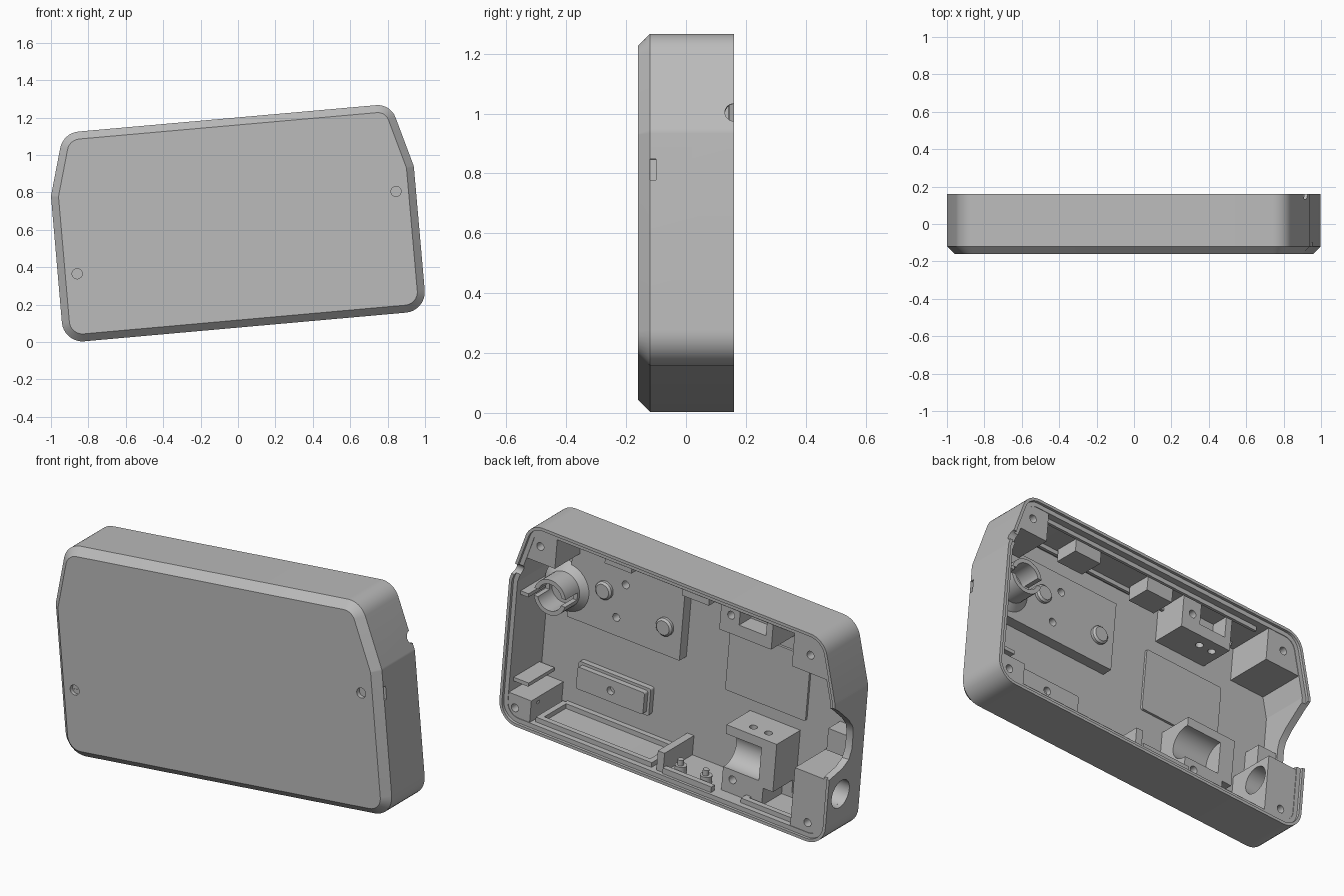
import bpy, bmesh, math
from mathutils import Vector, Matrix

cube = bpy.data.objects.get("Cube")
if cube:
    bpy.data.objects.remove(cube, do_unlink=True)

grey = bpy.data.materials.new("plain grey")
grey.use_nodes = True
grey.diffuse_color = (0.5, 0.5, 0.5, 1)
grey.node_tree.nodes["Principled BSDF"].inputs["Base Color"].default_value = (0.5, 0.5, 0.5, 1)

TILT = Matrix.Rotation(-0.0893, 4, 'Y')
FLOOR, LEDGE, BACK = -0.13, 0.145, 0.16
# Case outline corners as (x, z, fillet radius)
CORNERS = [(-0.932, -0.006, 0.11), (1.008, 0.167, 0.11), (0.94, 0.94, 0.05),
           (0.815, 1.273, 0.1), (-0.935, 1.118, 0.11), (-1.0, 0.78, 0.05)]


def finish(name, bm):
    bmesh.ops.recalc_face_normals(bm, faces=bm.faces)
    mesh = bpy.data.meshes.new(name)
    bm.to_mesh(mesh)
    bm.free()
    mesh.materials.append(grey)
    ob = bpy.data.objects.new(name, mesh)
    bpy.context.collection.objects.link(ob)
    return ob


def combine(ob, tool, operation='DIFFERENCE', keep=False):
    mod = ob.modifiers.new("shape", 'BOOLEAN')
    mod.operation, mod.solver, mod.object = operation, 'EXACT', tool
    bpy.context.view_layer.objects.active = ob
    bpy.ops.object.modifier_apply(modifier=mod.name)
    if not keep:
        bpy.data.objects.remove(tool, do_unlink=True)


def outline(inset, steps=8):
    pts = [Vector(c[:2]) for c in CORNERS]
    n, out = len(pts), []
    for i, p in enumerate(pts):
        a, b = (p - pts[i - 1]).normalized(), (pts[(i + 1) % n] - p).normalized()
        na, nb = Vector((-a.y, a.x)), Vector((-b.y, b.x))
        bis = (na + nb).normalized()
        r = max(CORNERS[i][2] - inset, 0.012)
        centre = p + bis * ((inset + r) / bis.dot(na))
        turn = a.angle_signed(b)
        for k in range(steps + 1):
            d = -na
            d = Matrix.Rotation(-turn * k / steps, 2) @ d
            out.append(centre + d * r)
    return out


def loft(name, layers):
    bm = bmesh.new()
    rings = [[bm.verts.new((p.x, y, p.y)) for p in outline(inset)] for inset, y in layers]
    n = len(rings[0])
    for r0, r1 in zip(rings, rings[1:]):
        for i in range(n):
            j = (i + 1) % n
            bm.faces.new((r0[i], r0[j], r1[j], r1[i]))
    bm.faces.new(rings[0])
    bm.faces.new(rings[-1])
    return finish(name, bm)


def box(name, xs, ys, zs, clip=False, bevel=0):
    size = [r[1] - r[0] for r in (xs, ys, zs)]
    mid = [(r[0] + r[1]) / 2 for r in (xs, ys, zs)]
    bm = bmesh.new()
    bmesh.ops.create_cube(bm, size=1, matrix=Matrix.Translation(mid) @ TILT @ Matrix.Diagonal((*size, 1)))
    if bevel:
        edges = [e for e in bm.edges if abs((e.verts[0].co - e.verts[1].co).normalized().y) > 0.9]
        bmesh.ops.bevel(bm, geom=edges, offset=bevel, segments=4, affect='EDGES', profile=0.5)
    ob = finish(name, bm)
    if clip:
        combine(ob, inner_volume, 'INTERSECT', keep=True)
    return ob


def rod(name, at, r, length, axis='Y', r2=None, sides=32):
    turn = {'X': Matrix.Rotation(math.pi / 2, 4, 'Y'),
            'Y': Matrix.Rotation(-math.pi / 2, 4, 'X'), 'Z': Matrix()}[axis]
    bm = bmesh.new()
    bmesh.ops.create_cone(bm, cap_ends=True, segments=sides, radius1=r, radius2=r if r2 is None else r2,
                          depth=length, matrix=Matrix.Translation(at) @ TILT @ turn)
    return finish(name, bm)


def drill(ob, x, z, top, r=0.021):
    combine(ob, rod("drill", (x, top, z), r, 0.12))


# Hollow case: bevelled front, stepped rim, open back
case = loft("case", [(0.04, -0.16), (0, -0.12), (0, BACK), (0.016, BACK),
                     (0.016, LEDGE), (0.04, LEDGE), (0.04, FLOOR)])
inner_volume = loft("inner_volume", [(0.025, -0.14), (0.025, LEDGE - 0.003)])
inner_volume.hide_render = True

# Rim dip on one end wall
bm = bmesh.new()
dip = [(0.2, 0.79), (0.12, 0.73), (0.03, 0.65), (-0.01, 0.6), (-0.02, 0.56),
       (-0.02, 0.47), (0.0, 0.42), (0.05, 0.39), (0.2, 0.36)]
face = bm.faces.new([bm.verts.new((-1.1, y, z)) for y, z in dip])
ext = bmesh.ops.extrude_face_region(bm, geom=[face])
bmesh.ops.translate(bm, vec=(0.2, 0, 0), verts=[v for v in ext["geom"] if isinstance(v, bmesh.types.BMVert)])
combine(case, finish("dip_cutter", bm))

# Openings in the case
combine(case, rod("port_cutter", (-0.95, 0.05, 0.25), 0.075, 0.24, 'X'))
combine(case, rod("notch_cutter", (0.93, BACK, 1.005), 0.03, 0.25, 'X'))
combine(case, box("slot_cutter", (0.935, 1.0), (-0.12, -0.1), (0.78, 0.85)))
for x, z in ((0.845, 0.805), (-0.86, 0.365)):
    combine(case, rod("front_hole_cutter", (x, -0.16, z), 0.027, 0.044))

# Corner screw blocks
corners = {"top_left": ((0.67, 0.95), (1.07, 1.3), (0.767, 1.155)),
           "top_right": ((-1.0, -0.74), (0.9, 1.15), (-0.84, 1.0)),
           "bottom_left": ((0.83, 1.05), (0.1, 0.32), (0.919, 0.247)),
           "bottom_right": ((-1.0, -0.73), (-0.02, 0.36), (-0.822, 0.095))}
for key, (xs, zs, hole) in corners.items():
    block = box(key + "_screw_block", xs, (-0.14, 0.2), zs, clip=True)
    if key == "bottom_right":
        combine(block, rod("port_cutter", (-0.85, 0.05, 0.259), 0.075, 0.5, 'X'))
    if key == "bottom_left":
        combine(block, box("slot_cutter", (0.7, 0.9), (0.07, 0.09), (0.27, 0.285)))
    drill(block, *hole, LEDGE)

# Raised mounting board with pins and screw holes
board = box("mounting_board", (0.07, 0.74), (-0.14, -0.07), (0.67, 1.06))
for x, z in ((0.408, 0.964), (0.464, 0.774)):
    drill(board, x, z, -0.07)
for i, (x, z) in enumerate(((0.53, 0.905), (0.17, 0.805))):
    rod(f"board_pin_{i + 1}", (x, -0.07, z), 0.048, 0.03)
    rod(f"board_pin_tip_{i + 1}", (x, -0.05, z), 0.048, 0.01, r2=0.038)

# Split tube socket with a flared foot
tube = rod("tube_socket", (0.755, -0.025, 0.86), 0.095, 0.21)
rod("tube_foot", (0.755, -0.06, 0.86), 0.14, 0.04, r2=0.095)
combine(tube, rod("bore", (0.755, 0.06, 0.86), 0.072, 0.22))
combine(tube, box("split", (0.6, 0.91), (-0.02, 0.2), (0.84, 0.88)))

# Stepped plaque
box("plaque_base", (0.285, 0.715), (-0.14, -0.1), (0.295, 0.445), bevel=0.012)
plaque = box("plaque_top", (0.3, 0.7), (-0.11, -0.07), (0.31, 0.43), bevel=0.012)
drill(plaque, 0.498, 0.37, -0.07)

# Thin plate on the floor
box("floor_plate", (-0.645, -0.165), (-0.14, -0.117), (0.51, 0.86), bevel=0.01)

# Channel block on the bottom wall
cradle = box("channel_block", (-0.57, -0.27), (-0.14, 0.07), (0.0, 0.44), clip=True)
combine(cradle, rod("channel", (-0.36, 0.06, 0.305), 0.092, 0.26, 'X'))
combine(cradle, box("corner_cut", (-0.7, -0.5), (-0.1, 0.2), (0.0, 0.16)))
drill(cradle, -0.325, 0.165, 0.07)
for x in (-0.4, -0.49):
    combine(cradle, rod("pin_hole", (x, 0.0, 0.43), 0.02, 0.06, 'Z'))

# Pocket block under the top wall
pocket = box("pocket_block", (-0.57, -0.26), (-0.14, 0.07), (0.94, 1.25), clip=True)
combine(pocket, box("pocket", (-0.53, -0.37), (-0.03, 0.2), (1.0, 1.12)))
drill(pocket, -0.318, 1.048, 0.07)
for x in (-0.42, -0.5):
    combine(pocket, rod("pin_hole", (x, 0.0, 0.945), 0.02, 0.06, 'Z'))

# Small blocks and a rail along the top wall
for i, (x, z) in enumerate(((0.35, 1.17), (-0.11, 1.12))):
    box(f"top_wall_block_{i + 1}", (x - 0.08, x + 0.08), (-0.07, 0.07), (z - 0.05, z + 0.07), clip=True)
for i, y in enumerate((-0.09, 0.1)):
    box(f"top_wall_rail_{i + 1}", (-0.7, 0.66), (y - 0.008, y + 0.008), (1.135, 1.18), clip=True)

# Frames on the bottom wall
for n, (x0, x1) in enumerate(((0.14, 0.8), (-0.76, -0.42))):
    z = 0.118 + 0.0896 * (x0 + x1) / 2
    for y in (-0.115, 0.1):
        box("bottom_frame_rail", (x0, x1), (y - 0.015, y + 0.015), (z - 0.02, z + 0.025), clip=True)
    for x in (x0, x1):
        z = 0.118 + 0.0896 * x
        box("bottom_frame_end", (x - 0.015, x + 0.015), (-0.115, 0.115), (z - 0.02, z + 0.025), clip=True)

# Rib and pegs on the bottom wall
box("bottom_rib", (0.05, 0.09), (-0.14, 0.12), (0.08, 0.23), clip=True)
for i, x in enumerate((-0.01, -0.16)):
    z = 0.13 + 0.0896 * x
    rod(f"bottom_peg_{i + 1}", (x, 0.06, z), 0.03, 0.06, 'Z')
    rod(f"bottom_peg_tip_{i + 1}", (x, 0.06, z + 0.04), 0.016, 0.04, 'Z')
box("peg_ledge", (-0.24, 0.05), (0.1, 0.13), (0.08, 0.14), clip=True)

# End wall parts
box("end_wall_block", (-1.0, -0.82), (-0.14, -0.03), (0.41, 0.53), clip=True)
for z in (0.38, 0.86):
    box("end_wall_bar", (0.86, 1.0), (-0.11, 0.11), (z - 0.01, z + 0.01), clip=True)

bpy.data.objects.remove(inner_volume, do_unlink=True)

# Smooth the curves, keep the edges sharp
for ob in bpy.context.scene.objects:
    ob.select_set(ob.type == 'MESH')
bpy.context.view_layer.objects.active = case
bpy.ops.object.shade_smooth_by_angle(angle=math.radians(30))
